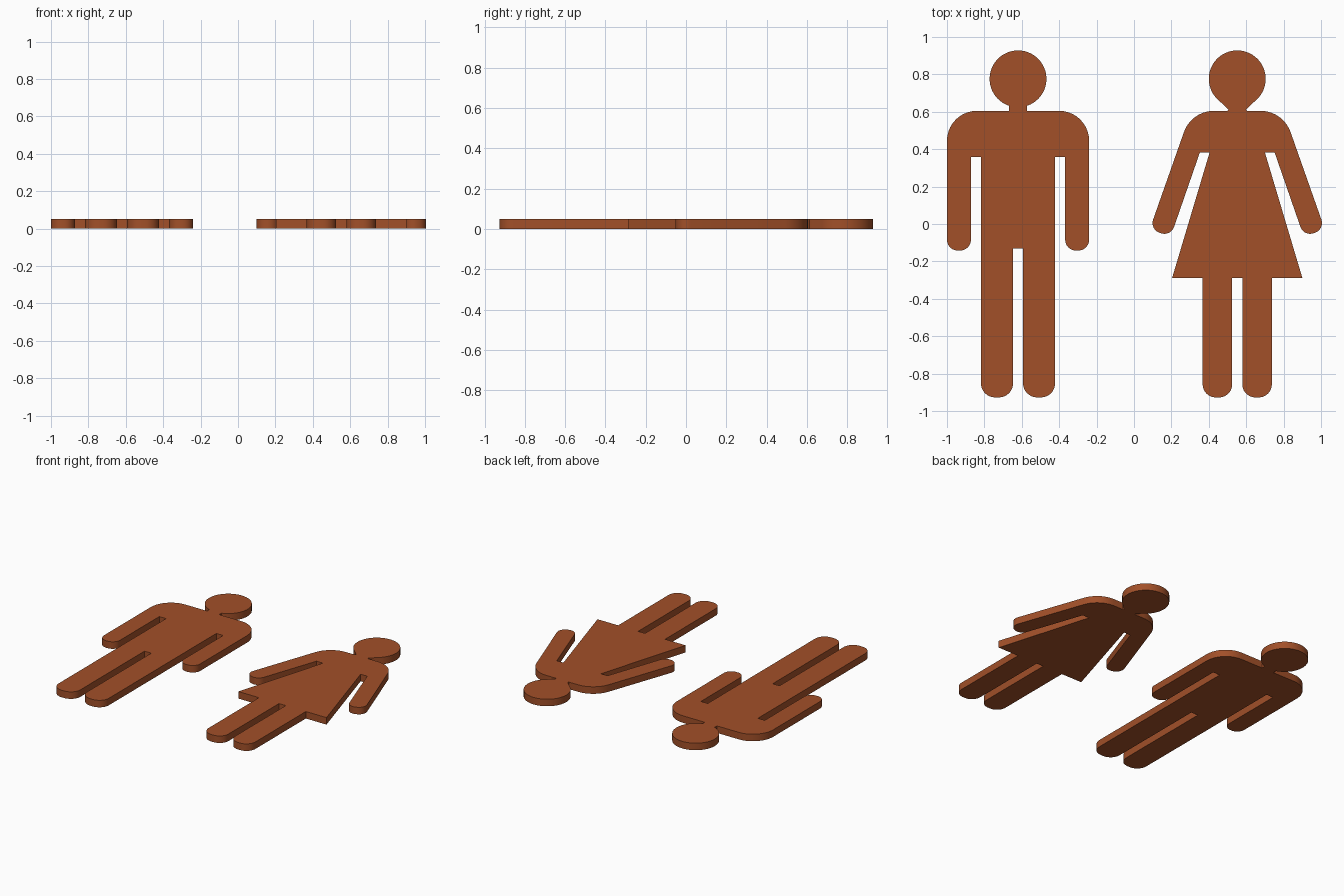
import bpy, bmesh
from math import sin, cos, tan, radians
from mathutils import Vector

if "Cube" in bpy.data.objects:
    bpy.data.objects.remove(bpy.data.objects["Cube"])

THICK = 0.05
HEAD_Y, HEAD_R = 0.776, 0.152


def head_arc(end, n=24):
    """Right half of the head, from the crown round to the neck."""
    angles = [radians(90 + (end - 90) * i / n) for i in range(n + 1)]
    return [Vector((HEAD_R * cos(a), HEAD_Y + HEAD_R * sin(a))) for a in angles]


def rounded(points, n=10):
    """Turn (x, y, radius) corners into a path with filleted corners."""
    path = []
    for i, (x, y, r) in enumerate(points):
        p = Vector((x, y))
        if r == 0:
            path.append(p)
            continue
        a = (Vector(points[i - 1][:2]) - p).normalized()
        b = (Vector(points[i + 1][:2]) - p).normalized()
        half = a.angle(b) / 2
        centre = p + (a + b).normalized() * (r / sin(half))
        start = p + a * (r / tan(half)) - centre
        turn = start.angle_signed(p + b * (r / tan(half)) - centre)
        for k in range(n + 1):
            t = -turn * k / n
            path.append(centre + Vector((start.x * cos(t) - start.y * sin(t),
                                         start.x * sin(t) + start.y * cos(t))))
    return path


def figure(name, cx, half, mat):
    """Mirror a half outline about x = cx and extrude it into a plate."""
    outline = half + [Vector((-p.x, p.y)) for p in reversed(half[1:])]
    bm = bmesh.new()
    face = bm.faces.new([bm.verts.new((cx + p.x, p.y, 0)) for p in outline])
    ext = bmesh.ops.extrude_face_region(bm, geom=[face], use_keep_orig=True)
    top = [v for v in ext["geom"] if isinstance(v, bmesh.types.BMVert)]
    bmesh.ops.translate(bm, verts=top, vec=(0, 0, THICK))
    bmesh.ops.recalc_face_normals(bm, faces=bm.faces)
    caps = [f for f in bm.faces if len(f.verts) > 4]
    bmesh.ops.triangulate(bm, faces=caps, ngon_method='EAR_CLIP')
    me = bpy.data.meshes.new(name)
    bm.to_mesh(me)
    bm.free()
    ob = bpy.data.objects.new(name, me)
    bpy.context.collection.objects.link(ob)
    me.materials.append(mat)
    bpy.ops.object.select_all(action='DESELECT')
    ob.select_set(True)
    bpy.context.view_layer.objects.active = ob
    bpy.ops.object.shade_smooth_by_angle(angle=radians(30))


brown = bpy.data.materials.new("brown")
brown.diffuse_color = (0.36, 0.08, 0.022, 1)
brown.use_nodes = True
brown.node_tree.nodes["Principled BSDF"].inputs["Base Color"].default_value = brown.diffuse_color

# Man: neck, shoulder, straight arm, trunk, leg
man = head_arc(-71.6) + rounded([
    (0.048, 0.605, 0), (0.38, 0.605, 0.16), (0.38, -0.142, 0.058),
    (0.252, -0.142, 0.058), (0.252, 0.358, 0), (0.198, 0.358, 0),
    (0.198, -0.927, 0.075), (0.027, -0.927, 0.075), (0.027, -0.13, 0)])
figure("man_plate", -0.62, man, brown)

# Woman: tapered neck, shoulder, slanted arm, skirt, leg
woman = head_arc(-42) + rounded([
    (0.047, 0.612, 0), (0.052, 0.605, 0), (0.245, 0.605, 0.17),
    (0.468, -0.028, 0.055), (0.356, -0.068, 0.055), (0.20, 0.382, 0),
    (0.148, 0.382, 0), (0.348, -0.288, 0), (0.185, -0.288, 0),
    (0.185, -0.927, 0.07), (0.027, -0.927, 0.07), (0.027, -0.288, 0)])
figure("woman_plate", 0.552, woman, brown)
